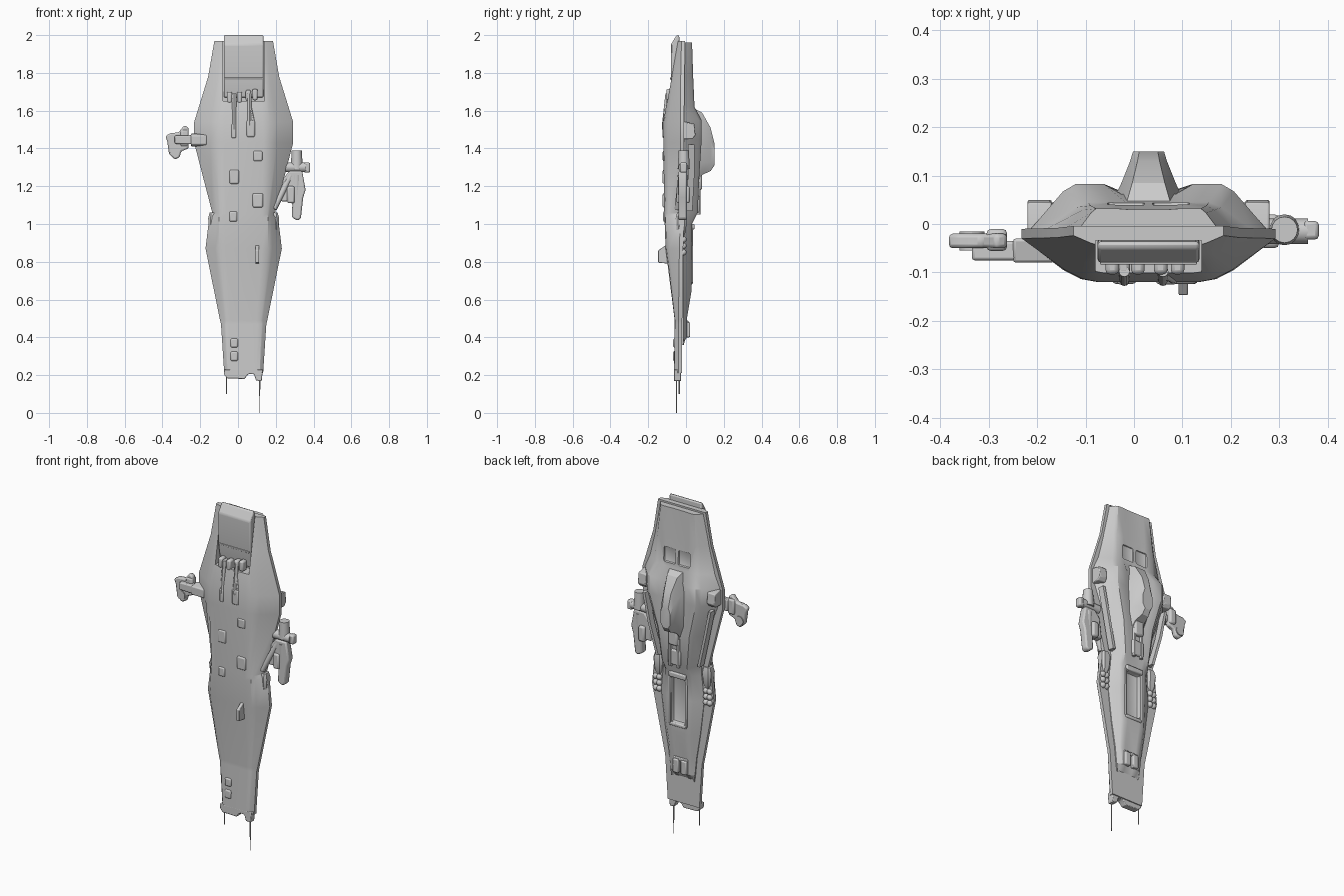
import bpy, bmesh, math
from mathutils import Vector

CX = 0.03  # the hull is slightly off centre because of the side arms


def finish(name, bm, bevel=0.0, segs=2):
    bmesh.ops.recalc_face_normals(bm, faces=bm.faces)
    me = bpy.data.meshes.new(name)
    bm.to_mesh(me)
    bm.free()
    ob = bpy.data.objects.new(name, me)
    bpy.context.collection.objects.link(ob)
    if bevel:
        m = ob.modifiers.new("Bevel", 'BEVEL')
        m.width, m.segments, m.limit_method = bevel, segs, 'ANGLE'
    return ob


def loft(name, rings, bevel=0.0):
    bm = bmesh.new()
    vs = [[bm.verts.new(p) for p in r] for r in rings]
    n = len(vs[0])
    for a, b in zip(vs, vs[1:]):
        for i in range(n):
            j = (i + 1) % n
            bm.faces.new((a[i], a[j], b[j], b[i]))
    bm.faces.new(vs[0])
    bm.faces.new(vs[-1])
    return finish(name, bm, bevel)


def plate(name, pts, y0, y1, bevel=0.0):
    return loft(name, [[(x, y, z) for x, z in pts] for y in (y0, y1)], bevel)


def side_profile(name, pts, x0, x1, bevel=0.0):
    return loft(name, [[(x, y, z) for y, z in pts] for x in (x0, x1)], bevel)


def box(name, x, y, z, bevel=0.006):
    return plate(name, [(x[0], z[0]), (x[1], z[0]), (x[1], z[1]), (x[0], z[1])], y[0], y[1], bevel)


def rod(name, a, b, r, r2=None, n=12):
    a, b = Vector(a), Vector(b)
    bm = bmesh.new()
    bmesh.ops.create_cone(bm, cap_ends=True, segments=n, radius1=r,
                          radius2=r if r2 is None else r2, depth=(b - a).length)
    ob = finish(name, bm)
    ob.rotation_euler = (b - a).to_track_quat('Z', 'Y').to_euler()
    ob.location = (a + b) / 2
    return ob


def ball(name, c, r):
    bm = bmesh.new()
    bmesh.ops.create_uvsphere(bm, u_segments=14, v_segments=8, radius=r)
    ob = finish(name, bm)
    ob.location = c
    return ob


def cut(target, cutter):
    m = target.modifiers.new("Cut", 'BOOLEAN')
    m.operation, m.solver, m.object = 'DIFFERENCE', 'EXACT', cutter
    bpy.context.view_layer.objects.active = target
    bpy.ops.object.modifier_apply(modifier=m.name)
    bpy.data.objects.remove(cutter)


def mirrored(half, z):
    return [(CX - x, y, z) for x, y in half] + [(CX + x, y, z) for x, y in reversed(half)]


# belly shell with its thin rim: z, rim half width, belly half width, belly y, rim y
belly = [(0.21, .103, .085, -.064, -.04), (0.47, .12, .095, -.06, -.04), (0.49, .125, .09, -.06, -.04),
         (0.87, .202, .13, -.108, -.035), (1.035, .182, .13, -.114, -.03), (1.055, .165, .125, -.115, -.03),
         (1.43, .262, .14, -.12, -.03), (1.54, .262, .135, -.12, -.03),
         (1.78, .188, .115, -.078, -.028), (1.97, .155, .105, -.045, -.024)]
rings = []
for z, w, b, yf, yr in belly:
    rings.append(mirrored([(w, yr + .02), (w, yr), (b + (w - b) * .3, yr + (yf - yr) * .72),
                           (b, yr + (yf - yr) * .93), (b * .75, yf)], z))
hull = loft("belly_hull", rings)
cut(hull, box("hatch_cutter", (CX - .11, CX + .11), (-.3, -.034), (1.65, 2.2), 0))

# rear hull: z, base half width, shoulder half width, shoulder y, centre y
rear = [(0.36, .075, .05, -.025, -.025), (0.40, .08, .055, .005, .0), (0.50, .09, .06, .005, .005), (0.65, .115, .065, .03, .03),
        (0.85, .14, .07, .03, .03), (1.0, .125, .075, .032, .032), (1.06, .125, .08, .062, .06),
        (1.25, .165, .1, .07, .065), (1.45, .238, .15, .083, .064), (1.55, .245, .15, .083, .062),
        (1.62, .215, .125, .045, .045), (1.78, .178, .12, .038, .036), (1.96, .145, .108, .032, .03)]
rings = []
for z, w, t, y, yc in rear:
    rings.append(mirrored([(w * .98, -.03), (w, -.012), (t + (w - t) * .28, y * .86 - .004),
                           (t, y), (t * .62, y), (t * .38, yc)], z))
back = loft("rear_hull", rings)
cut(back, box("tray_cutter", (CX - .045, CX + .045), (.008, .2), (.70, .97), .012))
for s in (-1, 1):  # twin shallow recesses high on the rear deck
    xs = sorted((CX + s * .008, CX + s * .085))
    cut(back, box("recess_cutter", xs, (.032, .2), (1.64, 1.73), .01))

# raised frame round the rear tray
box("tray_top_frame", (CX - .055, CX + .055), (.015, .045), (.97, 1.0))
box("tray_bottom_frame", (CX - .055, CX + .055), (.01, .036), (.68, .70))
for s in (-1, 1):
    xs = sorted((CX + s * .046, CX + s * .06))
    box("tray_side_frame", xs, (.01, .037), (.69, .98), .004)

# nose hatch block
side_profile("nose_hatch", [(-.05, 2.0), (-.08, 1.95), (-.08, 1.77), (-.062, 1.67), (-.028, 1.67), (-.036, 2.0)],
             CX - .105, CX + .105, .012)
box("hatch_seam", (CX - .1, CX + .1), (-.084, -.07), (1.765, 1.775), .002)

# tail plate with a notched edge
plate("tail_plate", [(-.075, .23), (-.073, .2), (-.055, .182), (.035, .18), (.05, .2), (.06, .207), (.085, .205),
                     (.095, .172), (.125, .168), (.132, .23)], -.064, -.026, .004)
side_profile("tail_ramp", [(-.03, .3), (-.02, .36), (-.03, .38)], CX - .06, CX + .06)
rod("short_antenna", (-.062, -.036, .22), (-.062, -.036, .1), .003, n=6)
rod("long_antenna", (.115, -.05, .2), (.115, -.05, 0), .004, .002, n=6)

# dorsal tower
rings = []
for y, h, z0, z1 in [(.045, .075, 1.2, 1.61), (.085, .056, 1.26, 1.59), (.13, .038, 1.28, 1.51), (.15, .032, 1.31, 1.43)]:
    d = z1 - z0
    rings.append([(CX + sx * h, y, z0 + f * d) for sx, f in
                  [(-.55, 0), (.55, 0), (1, .2), (1, .7), (.6, 1), (-.6, 1), (-1, .7), (-1, .2)]])
loft("dorsal_tower", rings)
box("tower_foot", (CX - .03, CX + .03), (.05, .085), (1.18, 1.27), .01)
box("spine_block", (CX - .04, CX + .04), (.04, .072), (1.06, 1.15), .008)
for s in (-1, 1):
    rod("spine_pipe", (CX + s * .025, .066, 1.05), (CX + s * .025, .066, 1.22), .01)

# twin exhaust block near the rear tail end
box("exhaust_bridge", (CX - .045, CX + .045), (-.01, .012), (.47, .49), .004)
for s in (-1, 1):
    xs = sorted((CX + s * .008, CX + s * .045))
    box("exhaust_block", xs, (-.01, .022), (.4, .48), .006)
    # brackets, ridges and rim details on both sides of the rear
    xs = sorted((CX + s * .2, CX + s * .25))
    side_profile("shoulder_bracket", [(-.02, 1.45), (.035, 1.45), (.05, 1.47), (.045, 1.53), (.0, 1.54), (-.02, 1.54)],
                 *xs, .004)
    loft("side_ridge", [[(CX + s * (x + dx), y + dy, z) for dx, dy in [(-.012, -.02), (.012, -.02), (.008, .014), (-.008, .014)]]
                        for x, y, z in [(.135, .02, 1.07), (.18, .03, 1.25), (.215, .03, 1.42)]])
    # thruster pods and ball clusters at the waist
    loft("waist_pod", [[(CX + s * (.158 + a * r), -.025 + b * r, z) for a, b in
                        [(-1, -.6), (-.6, -1), (.6, -1), (1, -.6), (1, .6), (.6, 1), (-.6, 1), (-1, .6)]]
                       for z, r in [(.93, .012), (.96, .024), (1.03, .03), (1.06, .022)]])
    for i in range(3):
        for dx in (.152, .176):
            ball("waist_ball", (CX + s * dx, -.014, .85 + i * .034), .017)

# belly bumps: centre x, centre z, width, height, front y
for x, z, w, h, y in [(.105, 1.36, .05, .055, -.124), (-.02, 1.25, .05, .075, -.124), (.105, 1.125, .055, .075, -.124),
                      (-.025, 1.04, .042, .055, -.121), (-.02, .37, .04, .048, -.069), (-.02, .3, .04, .05, -.07)]:
    box("belly_hatch", (x - w / 2, x + w / 2), (y, y + .03), (z - h / 2, z + h / 2), .008)
side_profile("belly_fin", [(-.09, .9), (-.147, .86), (-.147, .795), (-.09, .79)], .092, .112, .003)

# pipes and lumps under the nose hatch
for x, z0 in [(-.02, 1.5), (.06, 1.52)]:
    rod("belly_pipe", (x, -.117, z0), (x, -.098, 1.69), .011)
box("pipe_end_left", (-.035, -.01), (-.125, -.1), (1.455, 1.53), .006)
box("pipe_end_right", (.045, .09), (-.125, -.1), (1.46, 1.55), .008)
rod("bent_pipe", (.082, -.114, 1.54), (.06, -.104, 1.63), .009)
for x, z in [(-.045, 1.67), (-.022, 1.66), (.008, 1.67), (.055, 1.68), (.09, 1.685)]:
    box("pipe_lump", (x - .014, x + .014), (-.104, -.06), (z - .03, z + .03), .009)

# left arm and gripper
plate("left_arm", [(-.335, 1.425), (-.165, 1.42), (-.165, 1.472), (-.335, 1.468)], -.075, -.035, .006)
side_profile("left_arm_root", [(-.08, 1.42), (-.03, 1.41), (-.03, 1.48), (-.08, 1.47)], -.25, -.165, .006)
plate("left_claw", [(-.385, 1.465), (-.375, 1.44), (-.365, 1.37), (-.335, 1.342), (-.31, 1.352), (-.3, 1.385), (-.262, 1.4),
                    (-.262, 1.51), (-.285, 1.522), (-.315, 1.485), (-.36, 1.48)], -.05, -.02, .008)
box("left_claw_pad", (-.305, -.262), (-.056, -.01), (1.41, 1.5), .01)
rod("left_claw_joint", (-.335, -.055, 1.385), (-.335, -.015, 1.385), .026)

# right arm
rod("right_drum", (.311, -.012, 1.29), (.311, -.012, 1.39), .032, .027, n=16)
rod("right_bar", (.24, -.015, 1.3), (.36, -.015, 1.3), .026, n=16)
box("right_bar_end", (.35, .382), (-.032, .006), (1.272, 1.325), .008)
plate("right_forearm", [(.225, 1.12), (.24, 1.24), (.27, 1.28), (.34, 1.28), (.358, 1.18), (.345, 1.14), (.333, 1.03),
                        (.315, 1.018), (.285, 1.035), (.288, 1.11), (.265, 1.12)], -.04, .004, .008)
rod("right_muzzle", (.31, -.018, 1.26), (.31, -.018, 1.05), .026, .02)
box("right_elbow", (.26, .3), (-.05, .02), (1.11, 1.2), .01)
rod("right_strut", (.19, -.045, 1.08), (.28, -.025, 1.26), .016)

# smooth the curved faces, keep hard edges
bpy.ops.object.select_all(action='DESELECT')
for ob in bpy.data.objects:
    ob.select_set(True)
    bpy.context.view_layer.objects.active = ob
bpy.ops.object.shade_smooth_by_angle(angle=math.radians(30))
